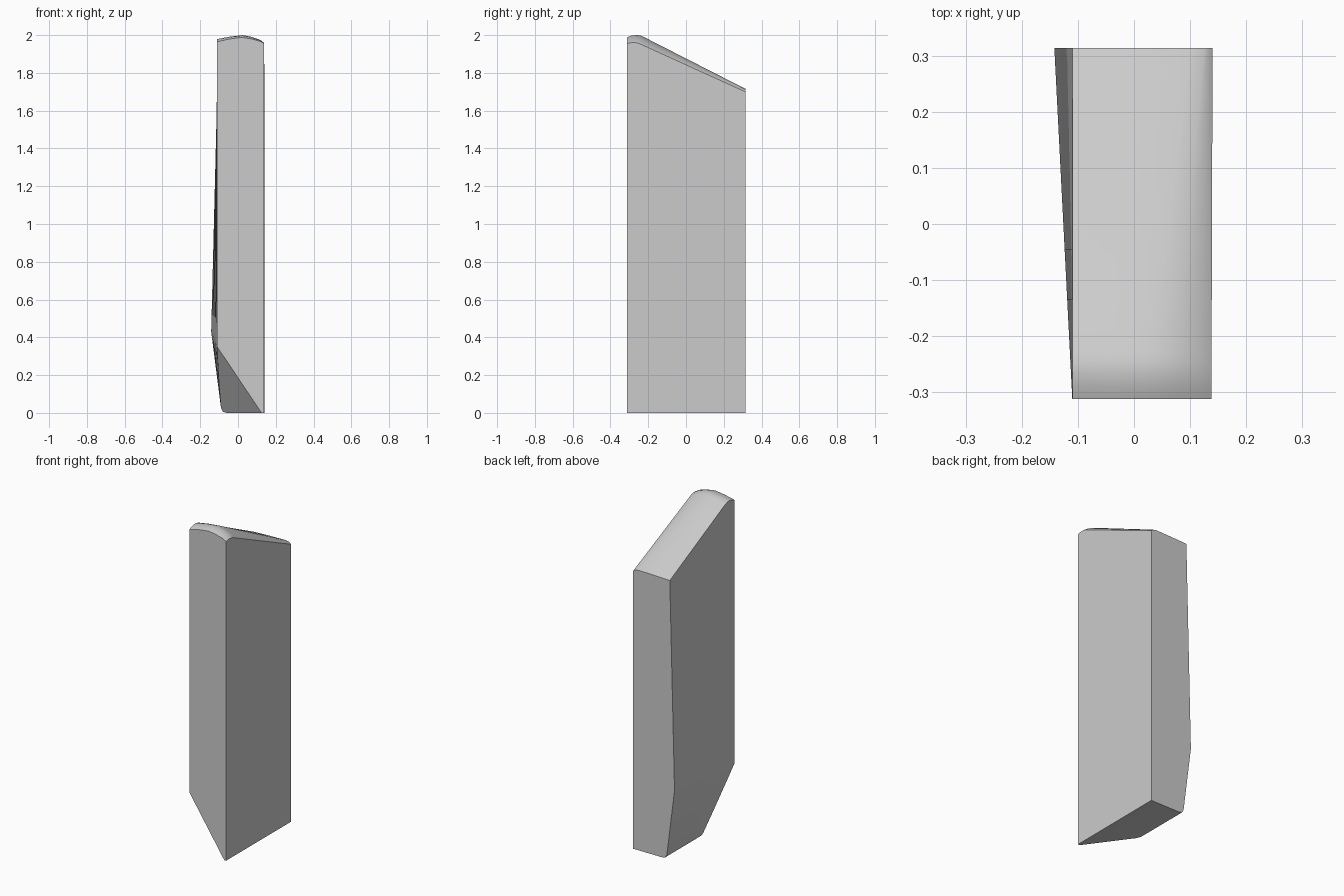
import bpy, bmesh, math
from mathutils import Vector

old = bpy.data.objects.get("Cube")
if old:
    bpy.data.objects.remove(old, do_unlink=True)

FRONT, BACK = -0.312, 0.314


def lerp(a, b, t):
    return a + (b - a) * t


def section(y, ridge, right, left):
    """Closed outline of the slab at depth y, from the ridge heights given."""
    t = (y - FRONT) / (BACK - FRONT)
    crest = lerp(0.02, 0.10, t)
    shoulder = lerp(0.07, 0.125, t)
    edge = lerp(0.138, 0.14, t)
    outline = [
        (-0.11, left),
        (lerp(-0.11, crest, 0.5), lerp(left, ridge, 0.62)),
        (crest, ridge),
        (shoulder, lerp(right, ridge, 0.75)),
        (lerp(shoulder, edge, 0.65), lerp(right, ridge, 0.38)),
        (edge, right),
        (edge, 0.0),
        (-0.06, 0.0),
        (-0.08, 0.006),
        (-0.09, 0.025),
        (lerp(-0.11, -0.142, t), lerp(0.35, 0.43, t)),
    ]
    return [Vector((x, y, z)) for x, z in outline]


# Rounded nose of the top, then a straight slope to the back
stations = [
    (FRONT, 1.988, 1.956, 1.965),
    (-0.29, 1.997, 1.960, 1.974),
    (-0.265, 2.0, 1.960, 1.979),
    (-0.245, 1.999, 1.954, 1.978),
    (-0.225, 1.991, 1.945, 1.972),
]
last = stations[-1]
STEPS = 6
for i in range(1, STEPS + 1):
    t = i / STEPS
    stations.append(tuple(lerp(a, b, t) for a, b in zip(last, (BACK, 1.716, 1.70, 1.71))))

# Skin the sections into a closed slab
bm = bmesh.new()
rings = [[bm.verts.new(p) for p in section(*s)] for s in stations]
for a, b in zip(rings, rings[1:]):
    for i in range(len(a)):
        j = (i + 1) % len(a)
        bm.faces.new((a[i], a[j], b[j], b[i]))
bm.faces.new(rings[0])
bm.faces.new(rings[-1])
bmesh.ops.recalc_face_normals(bm, faces=bm.faces)

# Slanting cut across the lower front corner
p, q, r = Vector((-0.11, FRONT, 0.35)), Vector((0.125, FRONT, 0)), Vector((-0.09, -0.04, 0.025))
normal = (q - p).cross(r - p)
if normal.x > 0:
    normal.negate()
cut = bmesh.ops.bisect_plane(bm, geom=bm.verts[:] + bm.edges[:] + bm.faces[:],
                             plane_co=p, plane_no=normal, clear_outer=True)
rim = [e for e in cut["geom_cut"] if isinstance(e, bmesh.types.BMEdge)]
bmesh.ops.holes_fill(bm, edges=[e for e in rim if e.is_boundary], sides=0)
bmesh.ops.recalc_face_normals(bm, faces=bm.faces)

mesh = bpy.data.meshes.new("slab")
bm.to_mesh(mesh)
bm.free()
slab = bpy.data.objects.new("slab", mesh)
bpy.context.collection.objects.link(slab)

# Plain grey material
grey = bpy.data.materials.new("light_grey")
grey.use_nodes = True
colour = (0.6, 0.6, 0.6, 1)
grey.diffuse_color = colour
grey.node_tree.nodes["Principled BSDF"].inputs["Base Color"].default_value = colour
mesh.materials.append(grey)

bpy.context.view_layer.objects.active = slab
slab.select_set(True)
bpy.ops.object.shade_smooth_by_angle(angle=math.radians(22))
